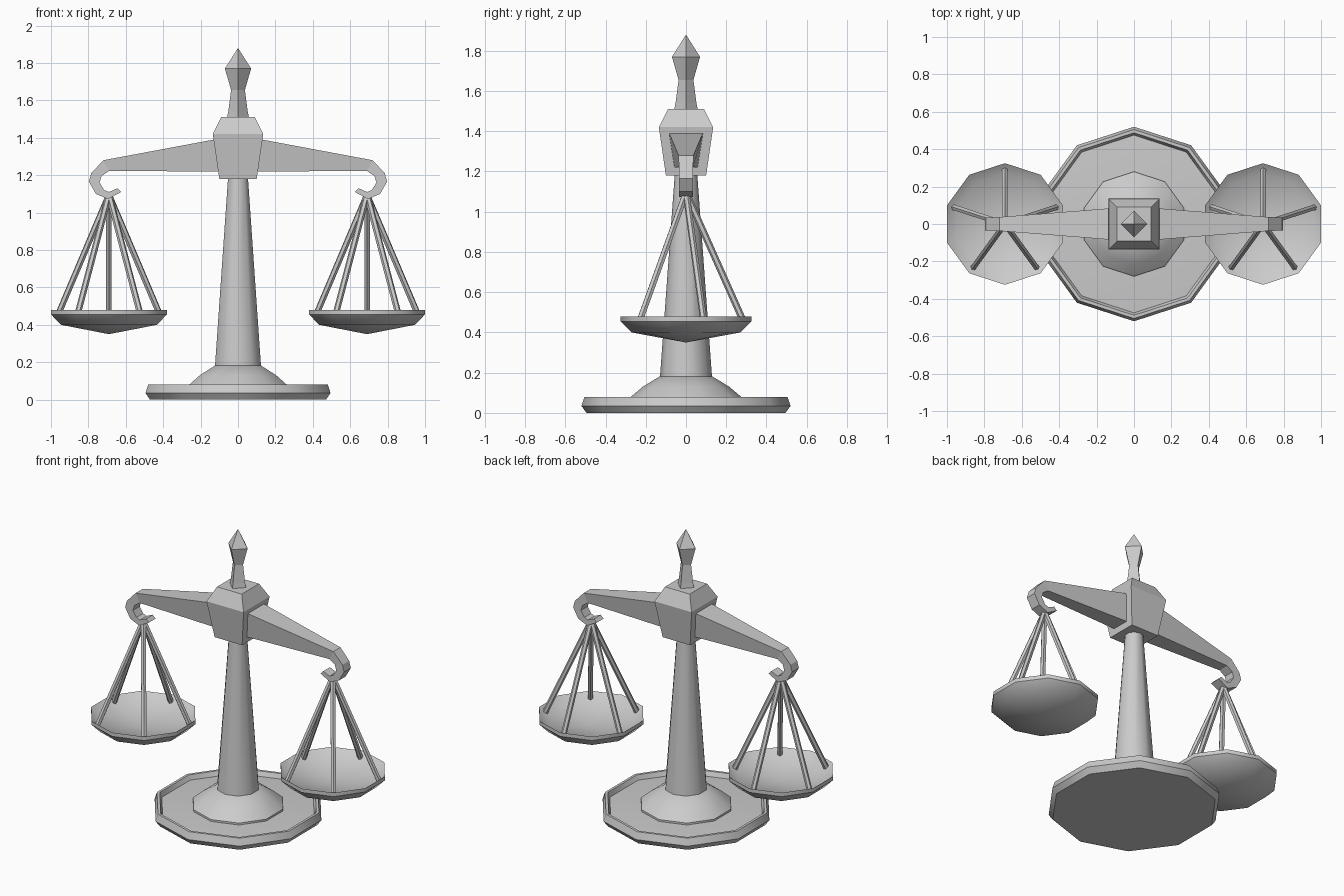
import bpy, bmesh, math
from mathutils import Vector

if "Cube" in bpy.data.objects:
    bpy.data.objects.remove(bpy.data.objects["Cube"], do_unlink=True)

GREY = (0.6, 0.6, 0.6, 1)
metal = bpy.data.materials.new("grey_metal")
metal.use_nodes = True
metal.diffuse_color = GREY
metal.node_tree.nodes["Principled BSDF"].inputs["Base Color"].default_value = GREY


def finish(name, bm, smooth=False):
    bmesh.ops.recalc_face_normals(bm, faces=bm.faces)
    mesh = bpy.data.meshes.new(name)
    bm.to_mesh(mesh)
    bm.free()
    obj = bpy.data.objects.new(name, mesh)
    bpy.context.collection.objects.link(obj)
    mesh.materials.append(metal)
    if smooth:
        bpy.ops.object.select_all(action='DESELECT')
        obj.select_set(True)
        bpy.context.view_layer.objects.active = obj
        bpy.ops.object.shade_smooth_by_angle(angle=math.radians(38))
    return obj


def skin(bm, rings):
    """Join rings of vertices with quads and cap open ends."""
    for a, b in zip(rings, rings[1:]):
        n = max(len(a), len(b))
        for i in range(n):
            j = (i + 1) % n
            face = [a[i % len(a)], a[j % len(a)], b[j % len(b)], b[i % len(b)]]
            bm.faces.new(list(dict.fromkeys(face)))
    for ring in (rings[0], rings[-1]):
        if len(ring) > 2:
            bm.faces.new(ring)


def lathe(name, profile, sides=10, turn=90, x=0.0, smooth=True):
    """Revolve (radius, height) points; a zero radius makes a point."""
    bm = bmesh.new()
    rings = []
    for r, z in profile:
        angles = [math.radians(turn + 360 * i / sides) for i in range(sides if r else 1)]
        rings.append([bm.verts.new((x + r * math.cos(a), r * math.sin(a), z)) for a in angles])
    skin(bm, rings)
    return finish(name, bm, smooth)


def rod(name, start, end, radius):
    start, end = Vector(start), Vector(end)
    axis = end - start
    bm = bmesh.new()
    bmesh.ops.create_cone(bm, cap_ends=True, segments=6, radius1=radius,
                          radius2=radius, depth=axis.length)
    bm.transform(axis.to_track_quat('Z', 'Y').to_matrix().to_4x4())
    bmesh.ops.translate(bm, verts=bm.verts, vec=(start + end) / 2)
    return finish(name, bm)


# Dished base, flared foot and tapering column
lathe("base", [(0.495, 0), (0.52, 0.035), (0.505, 0.08), (0.488, 0.08),
               (0.475, 0.05), (0, 0.08)])
lathe("foot", [(0.28, 0.06), (0.28, 0.075), (0.215, 0.13), (0.13, 0.182)])
lathe("column", [(0.13, 0.17), (0.055, 1.2)])

# Square head block and pointed finial
Q = math.sqrt(2)
lathe("head_block", [(0.1 * Q, 1.18), (0.135 * Q, 1.42), (0.09 * Q, 1.51)],
      sides=4, turn=45, smooth=False)
lathe("finial", [(0.06, 1.5), (0.052, 1.54), (0.037, 1.655), (0.07, 1.77), (0, 1.88)],
      sides=4, turn=0, smooth=False)

# Arm sections: outer x, z, inner x, z, outer and inner half width
ARM = [(0.05, 1.405, 0.05, 1.22, 0.09, 0.06),
       (0.72, 1.28, 0.69, 1.222, 0.037, 0.035),
       (0.785, 1.21, 0.73, 1.195, 0.035, 0.035),
       (0.797, 1.165, 0.74, 1.16, 0.035, 0.035),
       (0.76, 1.1, 0.715, 1.12, 0.035, 0.035),
       (0.695, 1.072, 0.69, 1.11, 0.035, 0.035),
       (0.625, 1.11, 0.645, 1.13, 0.035, 0.035)]
PAN_X = 0.69

for side, s in (("left", 1), ("right", -1)):
    # Tapered arm ending in a hook
    bm = bmesh.new()
    rings = []
    for xo, zo, xi, zi, wo, wi in ARM:
        corners = [(xo, -wo, zo), (xo, wo, zo), (xi, wi, zi), (xi, -wi, zi)]
        rings.append([bm.verts.new((s * x, y, z)) for x, y, z in corners])
    skin(bm, rings)
    finish(side + "_arm", bm)

    # Shallow pan
    lathe(side + "_pan", [(0, 0.35), (0.27, 0.4), (0.325, 0.455), (0.325, 0.48),
                          (0.27, 0.44), (0, 0.4)], x=s * PAN_X)

    # Five hanger rods meeting under the hook
    for i in range(5):
        a = math.radians(90 + 72 * i)
        foot = (s * PAN_X + 0.29 * math.cos(a), 0.29 * math.sin(a), 0.445)
        rod(f"{side}_hanger_{i + 1}", foot, (s * PAN_X, 0, 1.095), 0.017)
